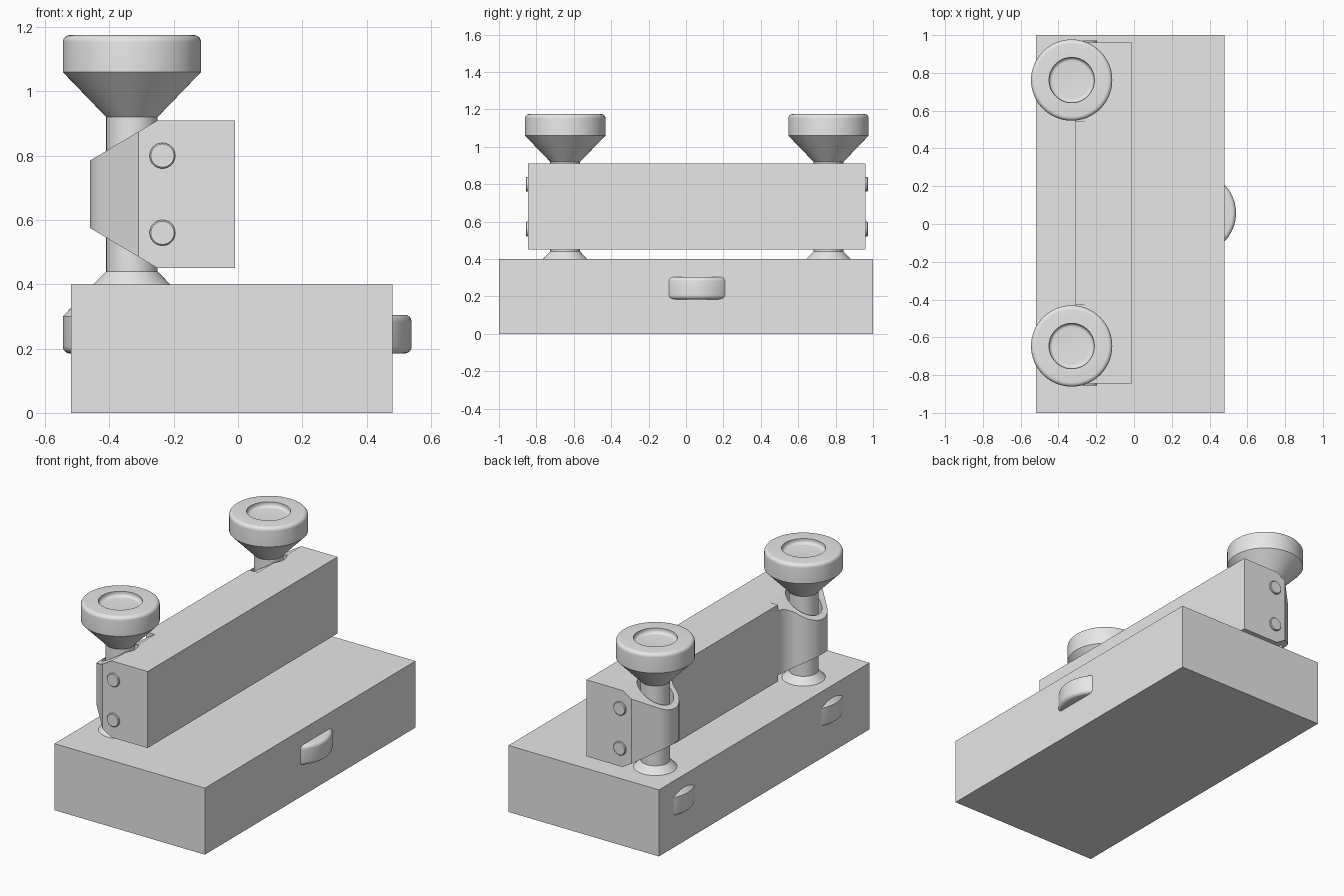
import bpy, bmesh, math
from mathutils import Matrix, Vector

if "Cube" in bpy.data.objects:
    bpy.data.objects.remove(bpy.data.objects["Cube"])

YC = 0.058           # middle of the clamp bar along y
HALF = 0.704         # post distance from that middle
POST_X = -0.33
POST_Y = (YC - HALF, YC + HALF)
Z_MID = 0.68         # mid height of the bar

grey = bpy.data.materials.new("light_grey")
grey.diffuse_color = (0.8, 0.8, 0.8, 1)
grey.use_nodes = True
grey.node_tree.nodes["Principled BSDF"].inputs["Base Color"].default_value = grey.diffuse_color


def finish(name, bm):
    """Turn a bmesh into a smooth-by-angle object."""
    bmesh.ops.recalc_face_normals(bm, faces=bm.faces)
    me = bpy.data.meshes.new(name)
    bm.to_mesh(me)
    bm.free()
    me.materials.append(grey)
    me.shade_smooth()
    me.set_sharp_from_angle(angle=math.radians(30))
    ob = bpy.data.objects.new(name, me)
    bpy.context.collection.objects.link(ob)
    return ob


def prism(name, points, direction):
    """Extrude a flat outline of 3D points."""
    bm = bmesh.new()
    face = bm.faces.new([bm.verts.new(p) for p in points])
    res = bmesh.ops.extrude_face_region(bm, geom=[face], use_keep_orig=True)
    verts = [g for g in res["geom"] if isinstance(g, bmesh.types.BMVert)]
    bmesh.ops.translate(bm, verts=verts, vec=direction)
    return finish(name, bm)


def lathe(name, profile, loc, matrix=Matrix(), steps=64):
    """Spin an (r, z) profile around z; it starts and ends on the axis."""
    bm = bmesh.new()
    vs = [bm.verts.new((r, 0, z)) for r, z in profile]
    es = [bm.edges.new(p) for p in zip(vs, vs[1:])]
    bmesh.ops.spin(bm, geom=vs + es, cent=(0, 0, 0), axis=(0, 0, 1),
                   angle=math.tau, steps=steps)
    bmesh.ops.remove_doubles(bm, verts=bm.verts, dist=1e-5)
    bmesh.ops.transform(bm, verts=bm.verts, matrix=Matrix.Translation(loc) @ matrix)
    return finish(name, bm)


def arc(cx, cy, r, a0, a1, n=6):
    return [(cx + r * math.cos(math.radians(a0 + (a1 - a0) * i / n)),
             cy + r * math.sin(math.radians(a0 + (a1 - a0) * i / n)))
            for i in range(n + 1)]


# Base block
prism("base_block", [(-0.52, -1, 0), (0.48, -1, 0), (0.48, 1, 0), (-0.52, 1, 0)],
      (0, 0, 0.4))

# Knob profile: cone, rounded rim and a dished recess on top
knob = ([(0, 0), (0.08, 0), (0.215, 0.14)]
        + arc(0.193, 0.233, 0.022, 0, 90)
        + [(0.12, 0.255)] + arc(0.10, 0.245, 0.02, 0, -90) + [(0, 0.225)])

for side, y in zip(("front", "back"), POST_Y):
    lathe(side + "_post_collar", [(0, 0), (0.119, 0), (0.08, 0.04), (0, 0.04)],
          (POST_X, y, 0.4))
    lathe(side + "_post", [(0, 0), (0.08, 0), (0.08, 0.56), (0, 0.56)],
          (POST_X, y, 0.38))
    lathe(side + "_top_knob", knob, (POST_X, y, 0.92))
    # Upside-down wheel set into the base, showing through its left side
    lathe(side + "_lower_knob", knob, (POST_X, y, 0.44),
          Matrix.Rotation(math.pi, 4, "X"))

# Thumb wheel showing through the right side of the base
lathe("side_thumb_wheel", [(0, 0.185)] + arc(0.1955, 0.207, 0.022, -90, 0)
      + arc(0.1955, 0.283, 0.022, 0, 90) + [(0, 0.305)], (0.3225, YC, 0))

# Clamp bar outline: straight bar with a rounded lug around each post
NOSE, FILLET, REACH = 0.13, 0.106, 0.22
corner = Vector((0.02, 0.902 - HALF))
tangent = math.degrees(math.atan2(corner.y, corner.x) + math.acos(NOSE / corner.length))
blend = math.degrees(math.atan2(REACH, FILLET - 0.02))
half = [(-0.01, 0.902), (-0.31, 0.902)]
half += arc(POST_X, HALF, NOSE, tangent, 180 + blend, 24)
half += arc(-0.31 - FILLET, HALF - REACH, FILLET, blend, 0, 12)[1:]
outline = half + [(x, -v) for x, v in reversed(half)]
bar = prism("clamp_bar", [(x, YC + v, 0.45) for x, v in outline], (0, 0, 0.46))

# Cutters: sloped lug tops and bottoms, and post holes
cutters = []
for s, y in zip((-1, 1), POST_Y):
    for up in (-1, 1):
        wedge = [(-0.56, 0.0455), (-0.19, 0.2657), (-0.19, 0.30), (-0.56, 0.30)]
        cutters.append(prism("lug_cutter",
                             [(x, y - s * 0.216, Z_MID + up * h) for x, h in wedge],
                             (0, s * 0.52, 0)))
    cutters.append(lathe("hole_cutter", [(0, 0.3), (0.1, 0.3), (0.1, 1.05), (0, 1.05)],
                         (POST_X, y, 0)))
for c in cutters:
    c.hide_render = True
    mod = bar.modifiers.new("cut", "BOOLEAN")
    mod.operation, mod.solver, mod.object = "DIFFERENCE", "EXACT", c
bpy.context.view_layer.update()
cut_mesh = bpy.data.meshes.new_from_object(
    bar.evaluated_get(bpy.context.evaluated_depsgraph_get()))
bar.modifiers.clear()
bar.data = cut_mesh
cut_mesh.shade_smooth()
cut_mesh.set_sharp_from_angle(angle=math.radians(30))
for c in cutters:
    bpy.data.objects.remove(c)

# Pins on both ends of the bar
for side, s in (("front", -1), ("back", 1)):
    for level, z in (("lower", 0.56), ("upper", 0.8)):
        lathe(f"{side}_{level}_pin",
              [(0, -0.02), (0.04, -0.02), (0.04, 0.008), (0.036, 0.012), (0, 0.012)],
              (-0.235, YC + s * 0.902, z),
              Matrix.Rotation(-s * math.pi / 2, 4, "X"), 32)
